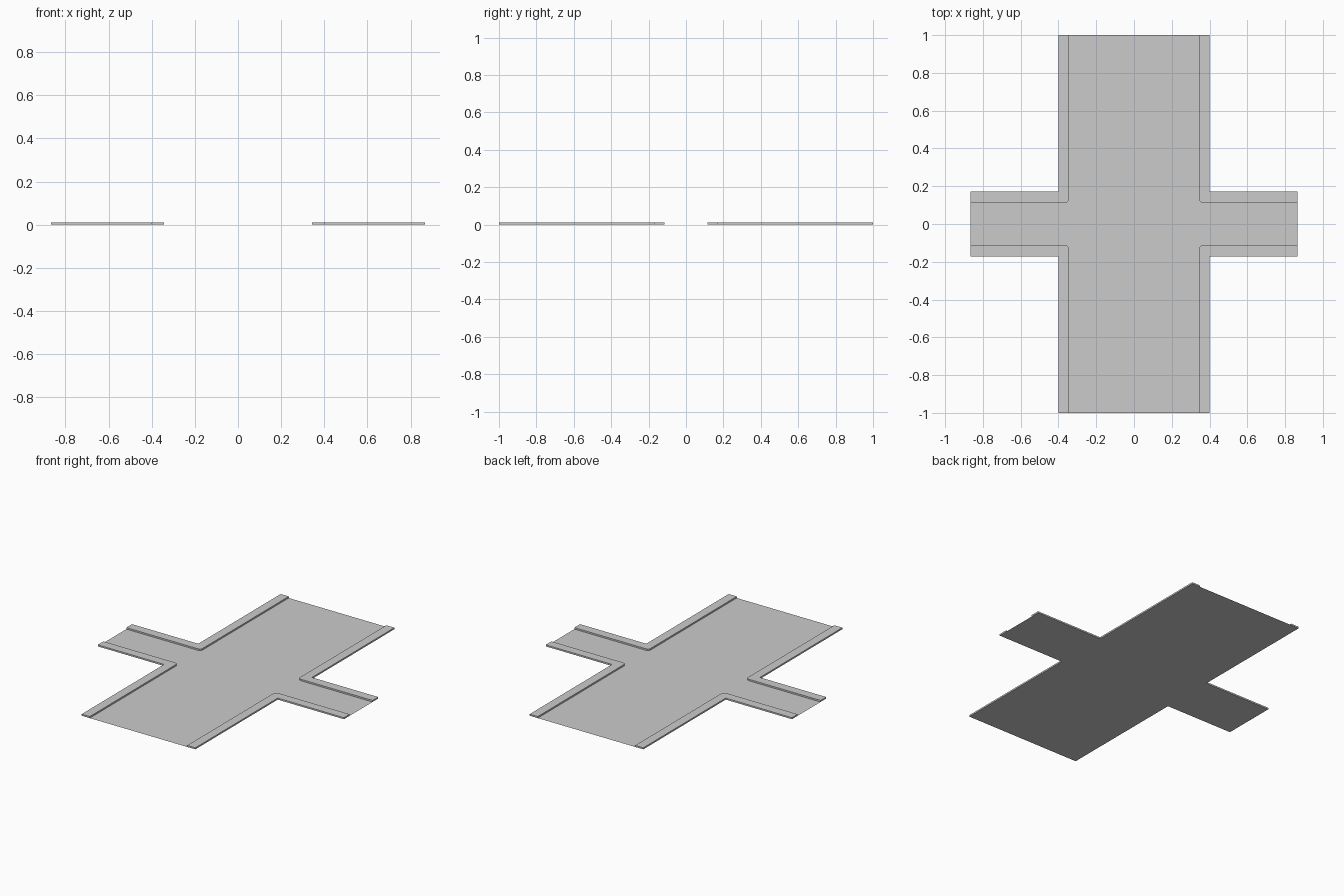
import bpy, bmesh

if "Cube" in bpy.data.objects:
    bpy.data.objects.remove(bpy.data.objects["Cube"])

MX, MY = 0.40, 1.0        # main road half width, half length
AX, AY = 0.866, 0.172     # side road half length, half width
IX, IY = 0.343, 0.115     # kerb lines
C = 0.012                 # kerb corner cut
H = 0.01                  # pavement height


def make(name, outline, height=0.0):
    bm = bmesh.new()
    face = bm.faces.new([bm.verts.new((x, y, 0)) for x, y in outline])
    if height:
        ext = bmesh.ops.extrude_face_region(bm, geom=[face], use_keep_orig=True)
        verts = [v for v in ext["geom"] if isinstance(v, bmesh.types.BMVert)]
        bmesh.ops.translate(bm, verts=verts, vec=(0, 0, height))
        bmesh.ops.recalc_face_normals(bm, faces=bm.faces[:])
    else:
        bm.normal_update()
        if face.normal.z < 0:
            face.normal_flip()
    me = bpy.data.meshes.new(name)
    bm.to_mesh(me)
    bm.free()
    ob = bpy.data.objects.new(name, me)
    bpy.context.collection.objects.link(ob)
    return ob


# Kerb line of one quadrant, from the main road end to the side road end
kerb = [(IX, MY), (IX, IY + C), (IX + C, IY), (AX, IY)]
quadrants = [(1, 1), (1, -1), (-1, -1), (-1, 1)]

# Road surface: cross bounded by the kerb lines
cross = []
for sx, sy in quadrants:
    pts = [(x * sx, y * sy) for x, y in kerb]
    cross += pts if sx * sy > 0 else pts[::-1]
make("road_surface", cross)

# Raised L-shaped pavements in the four corners
corner = kerb + [(AX, AY), (MX, AY), (MX, MY)]
for i, (sx, sy) in enumerate(quadrants):
    make(f"pavement_{i + 1}", [(x * sx, y * sy) for x, y in corner], H)
